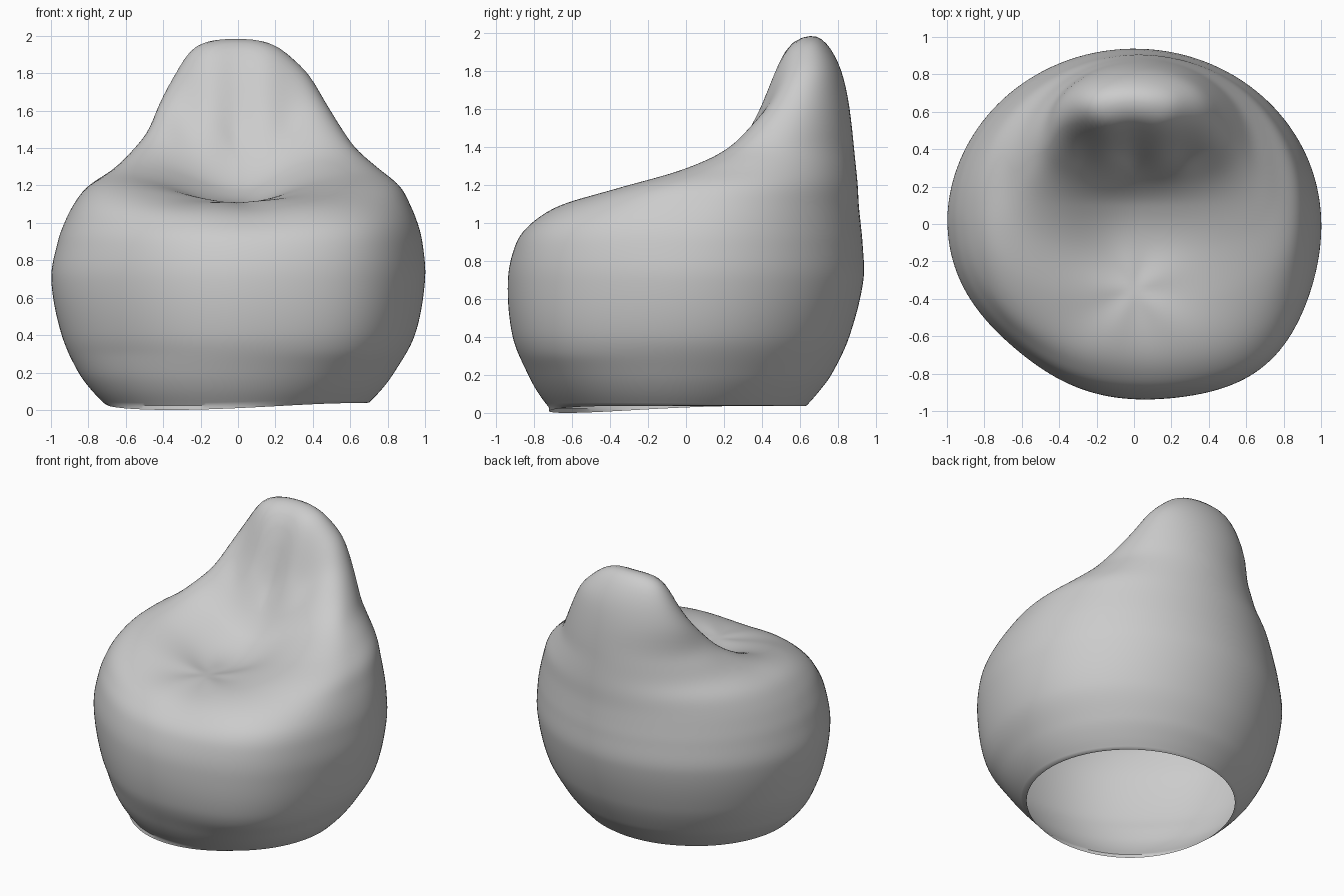
import bpy, bmesh
from math import sin, cos, pi, exp, atan2, hypot
from mathutils import Vector

if "Cube" in bpy.data.objects:
    bpy.data.objects.remove(bpy.data.objects["Cube"])

# Horizontal cross-sections: z, half width, centre x, widest y, front y, back y, front squareness
SECTIONS = [
    (0.00, 0.67, -.01, -.045, -.70, .60, 2.0),
    (0.10, 0.77, -.01, -.04, -.775, .69, 2.0),
    (0.20, 0.845, -.01, -.03, -.83, .765, 2.0),
    (0.40, 0.945, 0.0, -.01, -.91, .86, 2.0),
    (0.70, 1.00, 0.0, 0.00, -.935, .935, 2.0),
    (0.90, 0.975, .01, 0.02, -.89, .93, 2.1),
    (1.00, 0.945, .015, 0.04, -.82, .92, 2.2),
    (1.10, 0.90, .02, 0.08, -.68, .91, 2.4),
    (1.20, 0.835, .03, 0.14, -.43, .905, 2.7),
    (1.30, 0.71, .04, 0.25, -.12, .895, 2.9),
    (1.40, 0.605, .035, 0.36, .09, .885, 2.9),
    (1.50, 0.525, .04, 0.46, .24, .875, 2.8),
    (1.65, 0.445, .025, 0.57, .385, .855, 2.6),
    (1.80, 0.36, .02, 0.63, .45, .82, 2.5),
    (1.90, 0.28, 0.0, 0.64, .485, .775, 2.5),
    (1.96, 0.21, -.01, 0.65, .53, .73, 2.5),
    (1.993, 0.11, -.01, 0.65, .61, .69, 2.5),
]
TOP = SECTIONS[-1][0]


def section(z):
    """Smoothly interpolated section values at height z."""
    last = len(SECTIONS) - 2
    i = 0
    while i < last and z > SECTIONS[i + 1][0]:
        i += 1
    p1, p2 = SECTIONS[i], SECTIONS[i + 1]
    p0, p3 = SECTIONS[max(i - 1, 0)], SECTIONS[min(i + 2, last + 1)]
    h = p2[0] - p1[0]
    t = (z - p1[0]) / h
    a, b = h / (p2[0] - p0[0]), h / (p3[0] - p1[0])
    h1 = t * t * (3 - 2 * t)
    m1, m2 = t * (1 - t) ** 2 * a, t * t * (t - 1) * b
    return [p1[k] + h1 * (p2[k] - p1[k]) + m1 * (p2[k] - p0[k]) + m2 * (p3[k] - p1[k])
            for k in range(1, 7)]


def sink(x, y):
    """Depth of the seat hollow, its gathered creases and the backrest folds."""
    s = 0.55 if y < 0.10 else 0.30
    d = 0.23 * exp(-(x / 0.42) ** 2 - ((y - 0.10) / s) ** 2)
    r = hypot(x, y + 0.35)
    d += 0.07 * r * exp(-r / 0.18) * cos(5 * atan2(y + 0.35, x) + 0.6)
    d += 0.035 * cos(21 * x) * exp(-((y - 0.40) / 0.10) ** 2 - (x / 0.35) ** 2)
    return d


def slump(x, y, z):
    """Uneven filling: fuller front right, flatter front left."""
    a = atan2(y, x)
    fade = min(1, max(0, z / 0.3)) * min(1, max(0, (1.3 - z) / 0.3))
    return 1 + fade * (0.07 * exp(-((a + 0.85) / 0.42) ** 2)
                       - 0.045 * exp(-((a + 2.35) / 0.45) ** 2))


def inside(p):
    z = p.z
    if z > 0.75:
        z += sink(p.x, p.y) * min(1, (z - 0.75) / 0.25)
    if z >= TOP:
        return False
    w, cx, cy, yf, yb, n = section(max(z, 0))
    g = slump(p.x, p.y, z)
    x, y = p.x / g, p.y / g
    if y > cy:
        depth, n = yb - cy, 2.0
    else:
        depth = cy - yf
    return (abs(x - cx) / w) ** n + (abs(y - cy) / depth) ** n < 1


def surface_point(origin, direction):
    lo, hi = 0.05, 2.2
    for _ in range(17):
        mid = (lo + hi) / 2
        if inside(origin + direction * mid):
            lo = mid
        else:
            hi = mid
    return origin + direction * lo


# Bag: rays swept from the open base rim up to the crown
SEGS, ROWS = 160, 120
origin = Vector((0, 0.25, 0.5))
bm = bmesh.new()
rings = [[] for _ in range(ROWS)]
for j in range(SEGS):
    a = 2 * pi * j / SEGS
    dip = max(0, cos(a + 2.1)) ** 2
    rim = Vector((-0.01 + 0.69 * cos(a), -0.045 + 0.675 * sin(a), 0.036 - 0.036 * dip))
    d = rim - origin
    azimuth, e0 = atan2(d.y, d.x), atan2(d.z, hypot(d.x, d.y))
    rings[0].append(bm.verts.new(rim))
    for k in range(1, ROWS):
        e = e0 + (pi / 2 - e0) * k / ROWS
        ray = Vector((cos(e) * cos(azimuth), cos(e) * sin(azimuth), sin(e)))
        rings[k].append(bm.verts.new(surface_point(origin, ray)))
crown = bm.verts.new(surface_point(origin, Vector((0, 0, 1))))
for j in range(SEGS):
    n = (j + 1) % SEGS
    for lower, upper in zip(rings, rings[1:]):
        bm.faces.new((lower[j], lower[n], upper[n], upper[j]))
    bm.faces.new((rings[-1][j], rings[-1][n], crown))

# Relax the fabric above the base rim
soft = [v for ring in rings[2:] for v in ring] + [crown]
for _ in range(4):
    bmesh.ops.smooth_vert(bm, verts=soft, factor=0.5,
                          use_axis_x=True, use_axis_y=True, use_axis_z=True)

mesh = bpy.data.meshes.new("bean_bag")
bm.to_mesh(mesh)
bm.free()
bag = bpy.data.objects.new("bean_bag", mesh)
bpy.context.collection.objects.link(bag)
bpy.context.view_layer.objects.active = bag
bag.select_set(True)
bpy.ops.object.shade_smooth_by_angle(angle=0.7)
